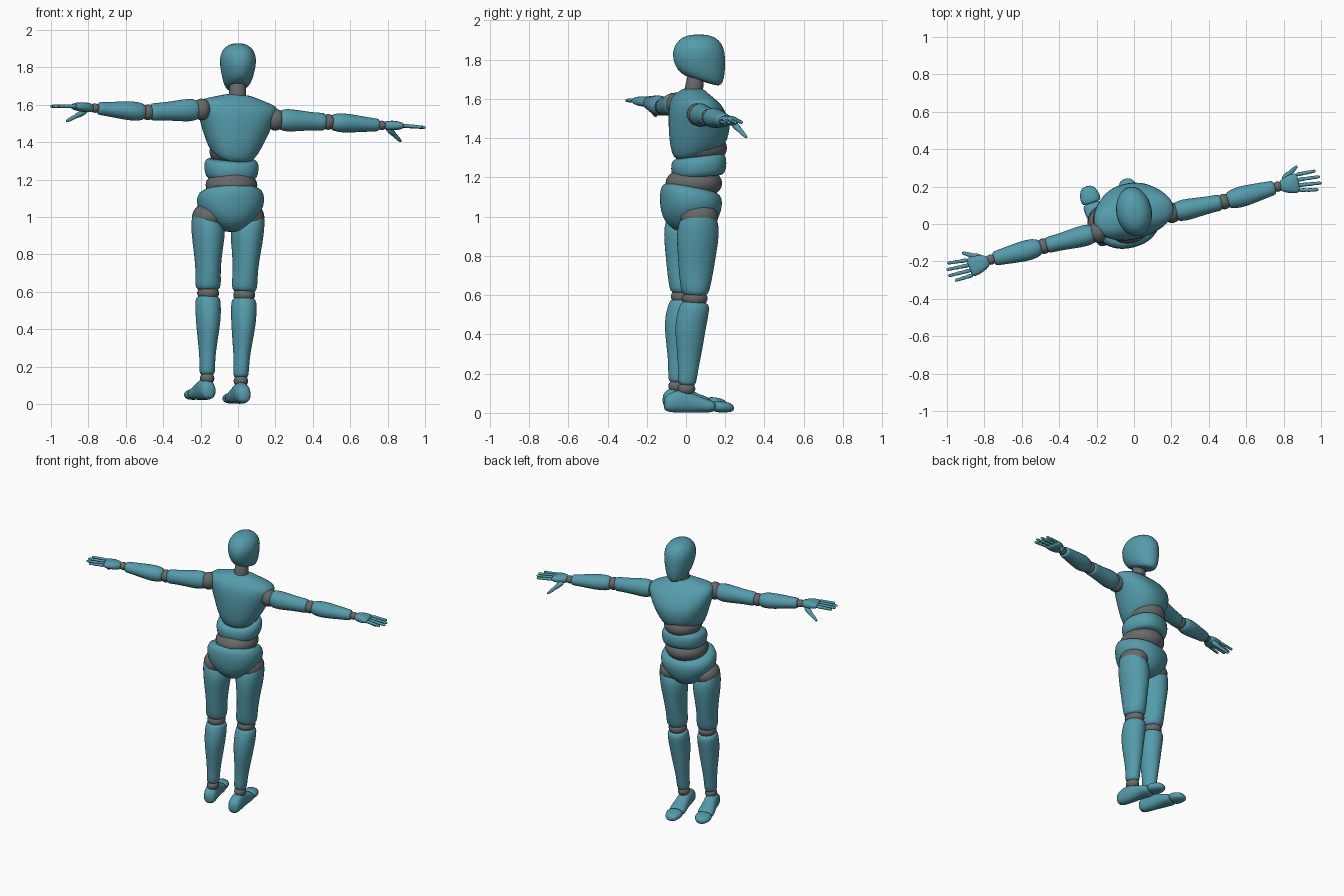
import bpy, bmesh, math
from mathutils import Vector, Matrix

if "Cube" in bpy.data.objects:
    bpy.data.objects.remove(bpy.data.objects["Cube"])


def material(name, rgb):
    m = bpy.data.materials.new(name)
    m.use_nodes = True
    m.diffuse_color = (*rgb, 1)
    m.node_tree.nodes["Principled BSDF"].inputs["Base Color"].default_value = (*rgb, 1)
    return m


TEAL = material("teal shell", (0.09, 0.33, 0.41))
GRAY = material("gray joint", (0.14, 0.14, 0.14))
YAW = math.radians(14)
FORWARD = Vector((-math.sin(YAW), math.cos(YAW), 0))
UP = Vector((0, 0, 1))


def finish(name, bm, mat):
    bmesh.ops.recalc_face_normals(bm, faces=bm.faces)
    mesh = bpy.data.meshes.new(name)
    bm.to_mesh(mesh)
    bm.free()
    ob = bpy.data.objects.new(name, mesh)
    bpy.context.collection.objects.link(ob)
    mesh.materials.append(mat)
    mesh.shade_smooth()
    return ob


def loft(name, matrix, rings, mat=TEAL, power=2.0, segments=20):
    """Rings are (height, forward offset, half width, half depth, forward slope, side slope)."""
    bm = bmesh.new()
    loops = []
    for ring in rings:
        h, off, w, d, fs, ss = (tuple(ring) + (0, 0))[:6]
        loop = []
        for i in range(segments):
            a = math.tau * i / segments
            c, s = math.cos(a), math.sin(a)
            x = w * math.copysign(abs(c) ** (2 / power), c)
            y = d * math.copysign(abs(s) ** (2 / power), s)
            loop.append(bm.verts.new(matrix @ Vector((x, y + off, h + fs * y + ss * x))))
        loops.append(loop)
    for a, b in zip(loops, loops[1:]):
        for i in range(segments):
            j = (i + 1) % segments
            bm.faces.new((a[i], a[j], b[j], b[i]))
    bm.faces.new(loops[0])
    bm.faces.new(loops[-1])
    ob = finish(name, bm, mat)
    ob.modifiers.new("smooth form", "SUBSURF").levels = 1
    ob.modifiers[0].render_levels = 1
    return ob


def limb(name, a, b, front, rings, mat=TEAL, power=2.0, segments=16):
    """Loft from a to b; ring heights run from 0 to 1."""
    a, b = Vector(a), Vector(b)
    z = (b - a).normalized()
    y = (front - z * front.dot(z)).normalized()
    x = y.cross(z)
    m = Matrix((x, y, z)).transposed().to_4x4()
    m.translation = a
    length = (b - a).length
    return loft(name, m, [(r[0] * length, *r[1:]) for r in rings], mat, power, segments)


def torso(name, origin, rings, yaw=YAW, roll=0.0, mat=TEAL, power=2.0):
    m = Matrix.Translation(origin) @ Matrix.Rotation(roll, 4, 'Y') @ Matrix.Rotation(yaw, 4, 'Z')
    return loft(name, m, rings, mat, power, 28)


def ball(name, at, radii):
    bm = bmesh.new()
    m = Matrix.Translation(at) @ Matrix.Rotation(YAW, 4, 'Z') @ Matrix.Diagonal((*radii, 1))
    bmesh.ops.create_uvsphere(bm, u_segments=24, v_segments=14, radius=1, matrix=m)
    return finish(name, bm, GRAY)


# Head and neck
torso("head", (0, 0.065, 1.69), [
    (0, .015, .045, .08, -.3), (.008, .015, .06, .1, -.3), (.035, .01, .076, .122, -.2),
    (.09, .003, .09, .134, -.1), (.15, 0, .099, .136), (.195, 0, .088, .118),
    (.225, 0, .062, .085), (.239, 0, .025, .035)], yaw=math.radians(10))
limb("neck", (-.005, .03, 1.58), (0, .055, 1.75), FORWARD,
     [(0, 0, .055, .055), (.5, 0, .046, .046), (1, 0, .044, .044)], GRAY)

# Torso shells with the flexible joints between them
torso("chest", (-.03, .068, 1.33), [
    (-.005, 0, .085, .1, .3), (0, 0, .115, .13, .3), (.06, 0, .15, .15, .2),
    (.14, 0, .183, .153, .1), (.2, -.01, .208, .14), (.25, -.02, .222, .12),
    (.283, -.03, .215, .09), (.305, -.03, .13, .065), (.33, -.03, .05, .045)],
    roll=math.radians(5.5), power=2.3)
ball("upper_abdomen", (-.03, .075, 1.35), (.122, .135, .085))
torso("waist", (-.035, .065, 1.2), [
    (0, 0, .11, .11, .08), (.008, 0, .136, .132, .08), (.06, 0, .147, .142, .1),
    (.105, 0, .142, .134, .12), (.113, 0, .11, .1, .12)], power=2.3)
ball("lower_abdomen", (-.035, .04, 1.17), (.138, .145, .085))
torso("pelvis", (-.04, .025, 0), [
    (.92, 0, .035, .045), (.932, 0, .065, .09), (.975, 0, .12, .135), (1.03, 0, .17, .153),
    (1.09, 0, .186, .158, -.1), (1.14, 0, .172, .148, -.2), (1.152, 0, .13, .11, -.2)], power=2.2)

# Ring profiles shared by both sides
UPPER_ARM = [(0, 0, .035, .035), (.03, 0, .052, .055), (.2, 0, .06, .064), (.45, 0, .054, .056),
             (.8, 0, .044, .047), (.97, 0, .047, .05), (1, 0, .03, .034)]
FOREARM = [(0, 0, .03, .03), (.03, 0, .046, .046), (.25, 0, .06, .055), (.55, 0, .052, .046),
           (.9, 0, .041, .036), (.98, 0, .039, .035), (1, 0, .025, .022)]
PALM = [(0, 0, .02, .015), (.08, 0, .032, .024), (.45, 0, .05, .028),
        (.9, 0, .056, .021), (1, 0, .045, .012)]
FINGER = [(0, 0, .007, .007), (.05, 0, .012, .012), (.33, 0, .011, .011), (.38, 0, .008, .008),
          (.43, 0, .011, .011), (.67, 0, .01, .01), (.71, 0, .007, .007), (.75, 0, .01, .01),
          (.95, 0, .009, .009), (1, 0, .004, .004)]
THUMB = [(0, 0, .016, .016), (.3, 0, .02, .018), (.5, 0, .014, .014), (.55, 0, .011, .011),
         (.6, 0, .014, .013), (.92, 0, .01, .01), (1, 0, .005, .005)]
CALF = [(0, 0, .03, .035), (.02, 0, .044, .05), (.2, 0, .041, .052), (.42, -.003, .052, .067),
        (.7, -.012, .069, .083), (.9, 0, .07, .081), (.98, .003, .066, .073), (1, 0, .045, .05)]
FOOT = [(0, 0, .022, .028), (.04, .004, .042, .046), (.22, .017, .046, .063), (.4, .007, .045, .052),
        (.57, -.007, .055, .036), (.7, -.012, .054, .031), (.72, -.012, .04, .02)]
TOES = [(.715, -.012, .04, .02), (.735, -.012, .055, .03), (.85, -.014, .055, .029),
        (.96, -.017, .04, .024), (1, -.02, .018, .012)]


def thigh_rings(side):
    s = side * .45
    return [(0, 0, .045, .05), (.02, 0, .067, .07), (.12, 0, .071, .079), (.28, 0, .066, .09),
            (.55, 0, .078, .103), (.75, 0, .091, .112, 0, side * .1), (.9, 0, .09, .106, 0, s),
            (.97, 0, .08, .088, 0, s), (1, 0, .05, .06, 0, s)]


# Joint positions of each side
SIDES = {
    "left": dict(side=1, shoulder=(.2, .06, 1.52), elbow=(.482, .12, 1.508), wrist=(.768, .2, 1.49),
                 knuckles=(.882, .222, 1.488), tip=(1.0, .236, 1.478),
                 thumb=((.795, .235, 1.482), (.872, .31, 1.402)),
                 hip=(.055, .065, 1.0), knee=(.033, .045, .583), ankle=(.015, .003, .128),
                 heel=(.035, -.112, .046), toe=(-.045, .243, .044)),
    "right": dict(side=-1, shoulder=(-.195, -.045, 1.575), elbow=(-.482, -.118, 1.56),
                  wrist=(-.765, -.19, 1.582), knuckles=(-.882, -.235, 1.592), tip=(-1.0, -.262, 1.592),
                  thumb=((-.805, -.185, 1.572), (-.92, -.153, 1.51)),
                  hip=(-.16, -.003, 1.0), knee=(-.16, -.012, .593), ankle=(-.165, -.045, .142),
                  heel=(-.15, -.115, .066), toe=(-.255, .202, .064)),
}

for word, j in SIDES.items():
    side = j["side"]
    p = {k: Vector(v) for k, v in j.items() if k not in ("side", "thumb")}

    # Arm
    ball(word + "_shoulder_joint", p["shoulder"], (.05, .055, .058))
    arm = (p["elbow"] - p["shoulder"]).normalized()
    limb(word + "_upper_arm", p["shoulder"] + arm * .015, p["elbow"] - arm * .012, UP, UPPER_ARM)
    ball(word + "_elbow_joint", p["elbow"], (.038, .042, .042))
    fore = (p["wrist"] - p["elbow"]).normalized()
    limb(word + "_forearm", p["elbow"] + fore * .014, p["wrist"] - fore * .014, UP, FOREARM)
    ball(word + "_wrist_joint", p["wrist"], (.028, .028, .025))

    # Hand
    palm = (p["knuckles"] - p["wrist"]).normalized()
    limb(word + "_palm", p["wrist"] + palm * .012, p["knuckles"], UP, PALM, power=2.6)
    across = UP.cross(palm).normalized() * side
    reach = p["tip"] - p["knuckles"]
    for n, (spread, length) in enumerate(((.043, .84), (.015, .98), (-.014, 1.0), (-.042, .8))):
        base = p["knuckles"] + across * spread - reach * .05
        limb(f"{word}_finger_{n + 1}", base, base + reach * (length + .05) + across * spread * .2,
             UP, FINGER, segments=10)
    limb(word + "_thumb", *j["thumb"], UP, THUMB, segments=10)

    # Leg
    ball(word + "_hip_joint", p["hip"], (.085, .1, .075))
    limb(word + "_thigh", p["knee"] + UP * .015, p["hip"] + UP * .005, FORWARD, thigh_rings(side))
    ball(word + "_knee_joint", p["knee"], (.058, .066, .045))
    limb(word + "_calf", p["ankle"] + UP * .012, p["knee"] - UP * .014, FORWARD, CALF)
    ball(word + "_ankle_joint", p["ankle"] - UP * .005, (.038, .045, .035))

    # Foot
    limb(word + "_foot", p["heel"], p["toe"], UP, FOOT, power=2.3)
    limb(word + "_toes", p["heel"], p["toe"], UP, TOES, power=2.3)
